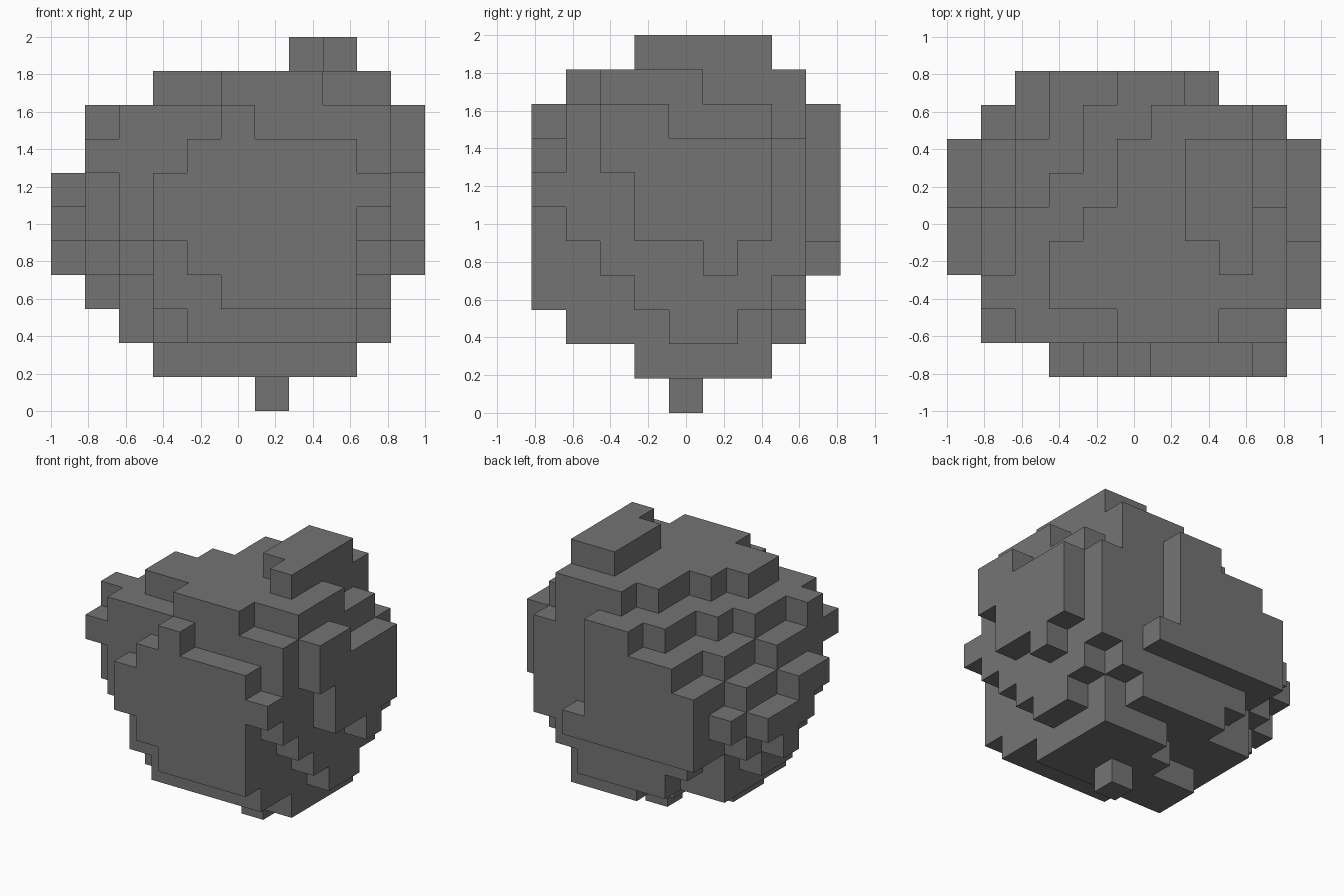
import bpy
import bmesh
from mathutils import Vector

cube = bpy.data.objects.get("Cube")
if cube:
    bpy.data.objects.remove(cube, do_unlink=True)

CELL = 2 / 11
CENTRE = Vector((5.5, 4.5, 0))
parts = {}


def span(value):
    """A whole number means one cell, a pair means an inclusive range."""
    first, last = value if isinstance(value, tuple) else (value, value)
    return range(first, last + 1)


def block(part, x, y, z):
    """Add a box of grid cells to a part."""
    cells = parts.setdefault(part, set())
    cells.update((i, j, k) for i in span(x) for j in span(y) for k in span(z))


def side_slab(part, x, first_y, heights):
    """Add a one-cell-thick slab made of neighbouring columns."""
    for offset, height in enumerate(heights):
        block(part, x, first_y + offset, height)


# Solid middle
block("core", (3, 8), (1, 7), (3, 7))

# Stepped upper layers and the raised ridge
block("upper_layer", (3, 8), (1, 5), 8)
block("upper_layer", (4, 8), (6, 7), 8)
for x, y in (((5, 7), 1), ((3, 8), (2, 3)), ((4, 8), 4),
             ((5, 8), (5, 6)), ((6, 8), 7)):
    block("crown_layer", x, y, 9)
block("top_ridge", 8, 3, 10)
block("top_ridge", (7, 8), (4, 6), 10)

# Stepped lower layers and the small foot
for x, y in (((4, 8), 1), ((3, 8), (2, 6)), ((4, 7), 7)):
    block("lower_layer", x, y, 2)
for x, y in (((3, 8), (3, 4)), ((5, 8), 5), ((6, 8), 6)):
    block("base_layer", x, y, 1)
block("foot", 6, 4, 0)

# Front plate
for x, z in (((5, 8), (3, 7)), (4, (4, 7)), (3, (5, 6)), (5, 8), (9, 6)):
    block("front_plate", x, 0, z)

# Back plate with its lower bar
for x, z in (((2, 7), 4), ((2, 6), (5, 6)), ((3, 6), 7), ((5, 6), 8)):
    block("back_plate", x, 8, z)

# Left side slabs
side_slab("left_inner_slab", 9, 1,
          [(5, 8), (4, 9), (3, 9), (2, 9), (2, 8), (3, 8), (4, 7)])
side_slab("left_outer_slab", 10, 2,
          [(7, 8), (5, 8), (5, 7), (4, 7), (5, 7)])

# Right side slabs
side_slab("right_inner_slab", 2, 1,
          [(5, 8), (4, 8), (2, 8), (2, 8), (2, 7), (2, 7), (4, 6)])
side_slab("right_middle_slab", 1, 1,
          [7, (5, 8), (4, 7), (3, 7), (3, 6), (4, 6), 5])
side_slab("right_outer_slab", 0, 3, [6, (5, 6), (4, 5), 5])

# One flat stone colour
stone = bpy.data.materials.new("stone_grey")
stone.use_nodes = True
grey = (0.175, 0.175, 0.175, 1)
stone.diffuse_color = grey
stone.node_tree.nodes["Principled BSDF"].inputs["Base Color"].default_value = grey

occupied = set().union(*parts.values())


def add_outer_faces(bm, cell):
    """Create the faces of a cell that touch open air."""
    for axis in range(3):
        for side in (-1, 1):
            neighbour = list(cell)
            neighbour[axis] += side
            if tuple(neighbour) in occupied:
                continue
            u, v = Vector((0, 0, 0)), Vector((0, 0, 0))
            u[(axis + 1) % 3] = 1
            v[(axis + 2) % 3] = 1
            corner = Vector(cell)
            corner[axis] += max(side, 0)
            loop = [corner, corner + u, corner + u + v, corner + v]
            if side < 0:
                loop.reverse()
            bm.faces.new([bm.verts.new((p - CENTRE) * CELL) for p in loop])


# Build every part as a shell of its visible faces
for name, cells in parts.items():
    bm = bmesh.new()
    for cell in sorted(cells):
        add_outer_faces(bm, cell)
    bmesh.ops.remove_doubles(bm, verts=bm.verts, dist=CELL / 100)
    mesh = bpy.data.meshes.new(name)
    bm.to_mesh(mesh)
    bm.free()
    mesh.materials.append(stone)
    bpy.context.scene.collection.objects.link(bpy.data.objects.new(name, mesh))
